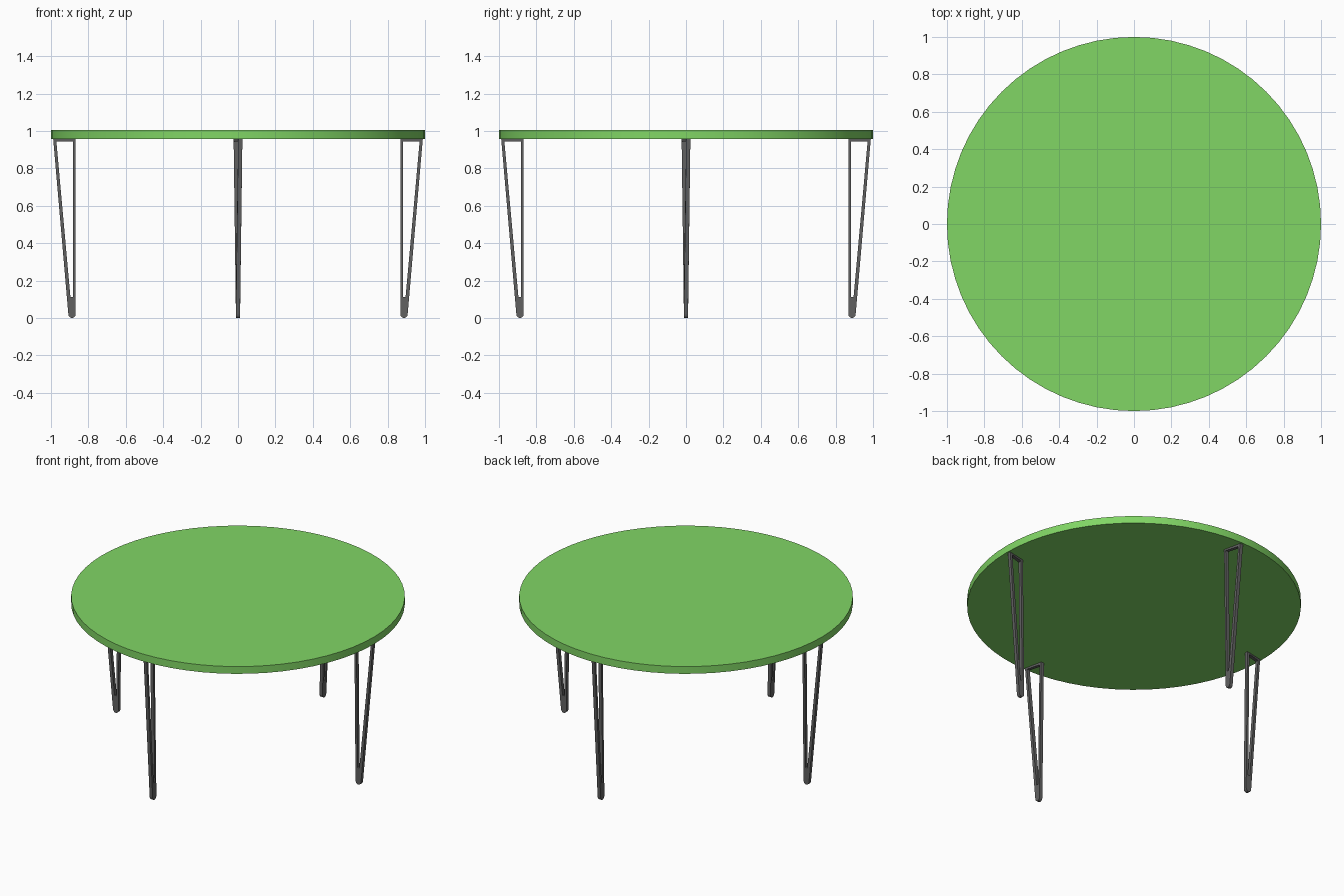
import bpy, bmesh, math

if "Cube" in bpy.data.objects:
    bpy.data.objects.remove(bpy.data.objects["Cube"])

def material(name, colour):
    m = bpy.data.materials.new(name)
    m.diffuse_color = colour
    m.use_nodes = True
    m.node_tree.nodes["Principled BSDF"].inputs["Base Color"].default_value = m.diffuse_color
    return m

green = material("green_top", (0.22, 0.67, 0.13, 1))
steel = material("dark_steel", (0.12, 0.12, 0.12, 1))

# Round table top
bpy.ops.mesh.primitive_cylinder_add(vertices=64, radius=1, depth=0.048, location=(0, 0, 0.981))
top = bpy.context.object
top.name = "table_top"
top.data.materials.append(green)
bpy.ops.object.shade_smooth_by_angle(angle=math.radians(30))

# Hairpin outline as (radius, height): outer loop and matching inner loop
ARC = 7
arc = [(0.8875 + 0.0195 * math.cos(a), 0.0195 + 0.0195 * math.sin(a))
       for a in (-math.pi * i / (ARC - 1) for i in range(ARC))]
outer = [(0.988, 0.957)] + arc + [(0.868, 0.957)]
inner = ([(0.971, 0.944)]
         + [(0.896 - 0.013 * i / (ARC - 1), 0.113) for i in range(ARC)]
         + [(0.883, 0.944)])

def twist(r, z):
    # the two rods splay sideways in opposite directions towards the top
    return 0.013 * max(-1, min(1, (r - 0.928) / 0.044)) * z

def hairpin_leg(name, angle):
    bm = bmesh.new()
    rings = []
    for (ro, zo), (ri, zi) in zip(outer, inner):
        ring = []
        for r, z, s in ((ro, zo, -1), (ro, zo, 1), (ri, zi, 1), (ri, zi, -1)):
            ring.append(bm.verts.new((r, twist(r, z) + s * 0.011, z)))
        rings.append(ring)
    n = len(rings)
    for i in range(n):
        a, b = rings[i], rings[(i + 1) % n]
        for k in range(4):
            bm.faces.new((a[k], a[(k + 1) % 4], b[(k + 1) % 4], b[k]))
    bmesh.ops.recalc_face_normals(bm, faces=bm.faces)
    me = bpy.data.meshes.new(name)
    bm.to_mesh(me)
    bm.free()
    me.materials.append(steel)
    ob = bpy.data.objects.new(name, me)
    ob.rotation_euler.z = angle
    bpy.context.collection.objects.link(ob)

# Four legs around the rim
for i, side in enumerate(("right", "back", "left", "front")):
    hairpin_leg(side + "_leg", i * math.pi / 2)
